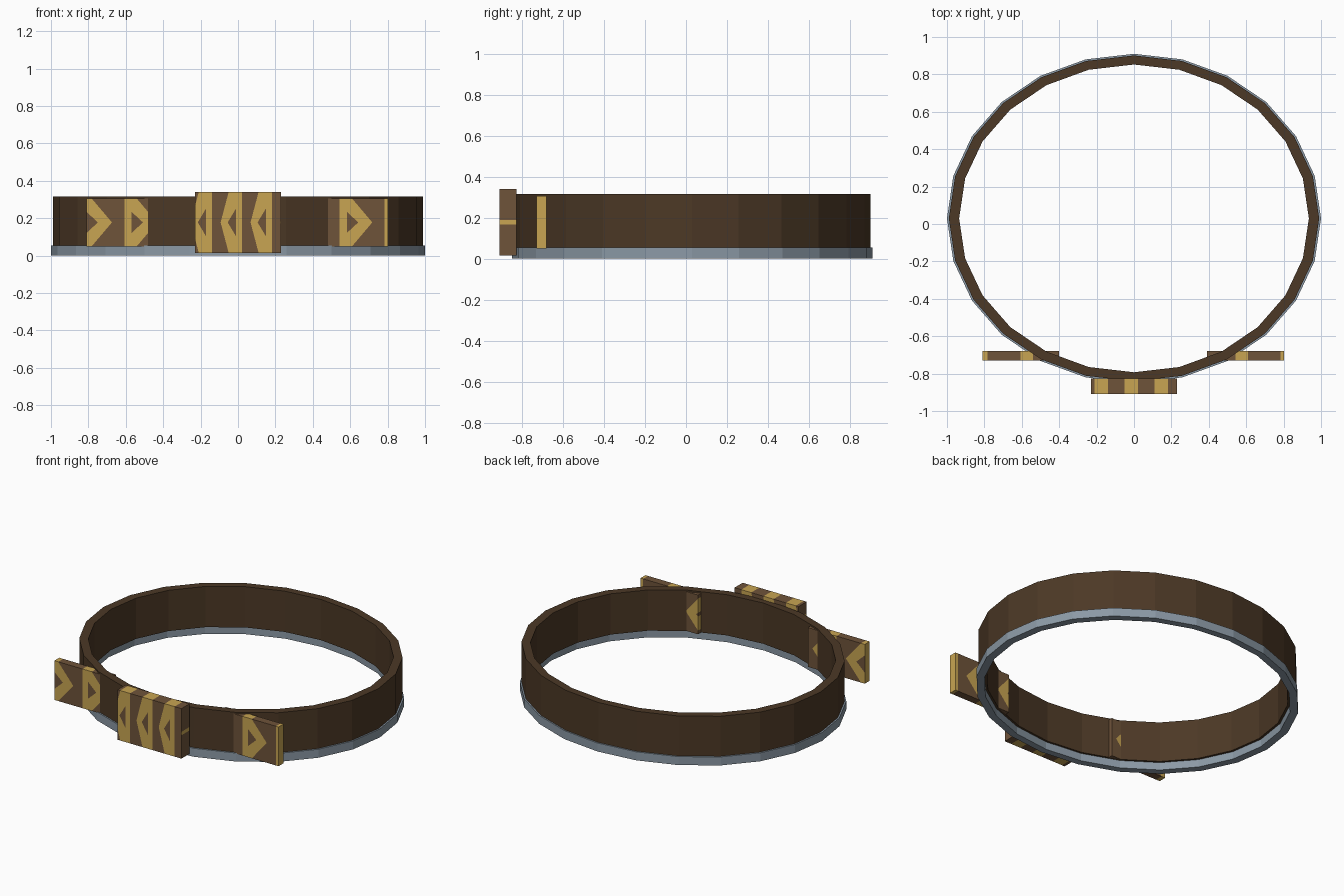
import bpy, bmesh, math
from mathutils import Vector

cube = bpy.data.objects.get("Cube")
if cube:
    bpy.data.objects.remove(cube)


def material(name, rgb):
    m = bpy.data.materials.new(name)
    m.use_nodes = True
    m.diffuse_color = (*rgb, 1)
    m.node_tree.nodes["Principled BSDF"].inputs["Base Color"].default_value = (*rgb, 1)
    return m


dark_brown = material("dark_brown", (0.072, 0.040, 0.019))
mid_brown = material("mid_brown", (0.158, 0.087, 0.042))
gold = material("gold", (0.58, 0.375, 0.085))
steel = material("steel_grey", (0.26, 0.32, 0.38))


def finish(bm, name, mats):
    bmesh.ops.recalc_face_normals(bm, faces=bm.faces)
    mesh = bpy.data.meshes.new(name)
    bm.to_mesh(mesh)
    bm.free()
    for m in mats:
        mesh.materials.append(m)
    ob = bpy.data.objects.new(name, mesh)
    bpy.context.collection.objects.link(ob)
    return ob


SIDES, CENTRE_Y, DEPTH = 24, 0.03, 0.88


def band(name, outer, inner, z0, z1, mat):
    """Faceted oval band with a rectangular section."""
    bm = bmesh.new()
    rings = []
    for i in range(SIDES):
        a = 2 * math.pi * i / SIDES
        rings.append([bm.verts.new((r * math.cos(a), CENTRE_Y + DEPTH * r * math.sin(a), z))
                      for r, z in ((outer, z0), (outer, z1), (inner, z1), (inner, z0))])
    for i in range(SIDES):
        a, b = rings[i], rings[(i + 1) % SIDES]
        for j in range(4):
            k = (j + 1) % 4
            bm.faces.new((a[j], b[j], b[k], a[k]))
    return finish(bm, name, [mat])


def plate(name, lo, hi, bars, way, bar, top, tip, hole, hole_v):
    """Block with gold bars and chevrons running through it; way is the chevron direction."""
    lo, hi = Vector(lo), Vector(hi)
    mid, half = (lo + hi) / 2, (hi.z - lo.z) / 2
    bm = bmesh.new()
    bmesh.ops.create_cube(bm, size=1)
    for v in bm.verts:
        v.co = mid + Vector(c * s for c, s in zip(v.co, hi - lo))

    def cut(p, q):
        p, q = Vector((p[0], 0, p[1])), Vector((q[0], 0, q[1]))
        normal = (q - p).cross(Vector((0, 1, 0)))
        bmesh.ops.bisect_plane(bm, geom=bm.verts[:] + bm.edges[:] + bm.faces[:],
                               plane_co=p, plane_no=normal.normalized(), dist=1e-6)

    # pattern outlines
    for b in bars:
        for side in (-bar, bar):
            cut((b + side, lo.z), (b + side, hi.z))
        for s in (-1, 1):
            cut((b + way * tip, mid.z), (b + way * top, mid.z + s * half))
            cut((b + way * hole, mid.z), (b, mid.z + s * half * hole_v))

    # gold inside the bars and between the chevron edges
    for f in bm.faces:
        c = f.calc_center_median()
        v = abs(c.z - mid.z) / half
        for b in bars:
            u = way * (c.x - b)
            arm = max(0, hole * (1 - v / hole_v)) < u < tip - (tip - top) * v
            if abs(u) < bar or (u > 0 and arm):
                f.material_index = 1
    return finish(bm, name, [mid_brown, gold])


# Bands
band("leather_band", 0.99, 0.935, 0.05, 0.315, dark_brown)
band("metal_rim", 1.0, 0.95, 0.0, 0.055, steel)

# Ornament plates
plate("centre_plate", (-0.23, -0.91, 0.015), (0.23, -0.827, 0.34),
      [-0.155, 0.005, 0.165, 0.325], -1, 0.016, 0.055, 0.098, 0.06, 0.62)
side_pattern = (1, 0.019, 0.047, 0.155, 0.08, 0.58)
plate("right_side_plate", (-0.81, -0.73, 0.05), (-0.4, -0.68, 0.305),
      [-0.829, -0.588], *side_pattern)
plate("left_side_plate", (0.39, -0.73, 0.05), (0.803, -0.68, 0.305),
      [0.323, 0.563, 0.803], *side_pattern)
